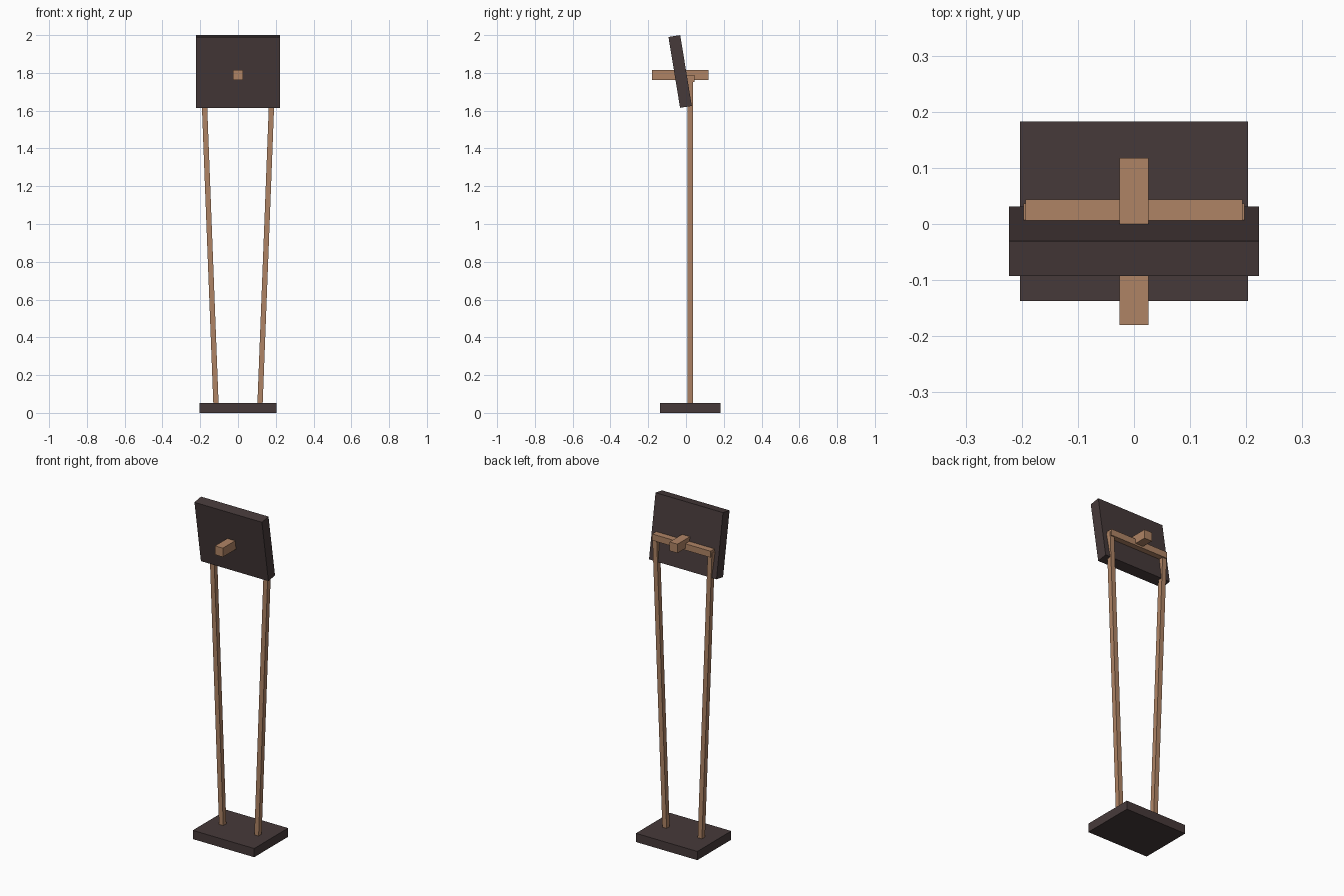
import bpy
import math
from mathutils import Matrix, Vector

default = bpy.data.objects.get("Cube")
if default:
    bpy.data.objects.remove(default, do_unlink=True)


def material(name, rgb):
    mat = bpy.data.materials.new(name)
    mat.use_nodes = True
    color = (*rgb, 1.0)
    mat.diffuse_color = color
    mat.node_tree.nodes["Principled BSDF"].inputs["Base Color"].default_value = color
    return mat


dark = material("dark brown", (0.062, 0.042, 0.042))
wood = material("light wood", (0.43, 0.23, 0.13))


def box(name, center, size, mat, tilt=0.0, axis='X'):
    bpy.ops.mesh.primitive_cube_add(size=1)
    obj = bpy.context.object
    obj.name = name
    obj.data.transform(Matrix.Translation(center)
                       @ Matrix.Rotation(tilt, 4, axis)
                       @ Matrix.Diagonal((*size, 1)))
    obj.data.materials.append(mat)
    return obj


# Base plate
box("base", (0, 0.023, 0.026), (0.406, 0.32, 0.052), dark)

# Splayed legs, mirrored left and right
for side, label in ((1, "left"), (-1, "right")):
    foot = Vector((side * 0.116, 0.022, 0.03))
    top = Vector((side * 0.183, 0.022, 1.775))
    span = top - foot
    box(label + "_leg", (foot + top) / 2, (0.028, 0.029, span.length), wood,
        math.atan2(span.x, span.z), 'Y')

# Crossbar joining the leg tops
box("crossbar", (0, 0.025, 1.771), (0.386, 0.038, 0.038), wood)

# Tilted square board
box("board", (0, -0.031, 1.8075), (0.446, 0.063, 0.38), dark, math.radians(9.3))

# Peg running through the board
box("peg", (0, -0.031, 1.789), (0.052, 0.298, 0.053), wood)
